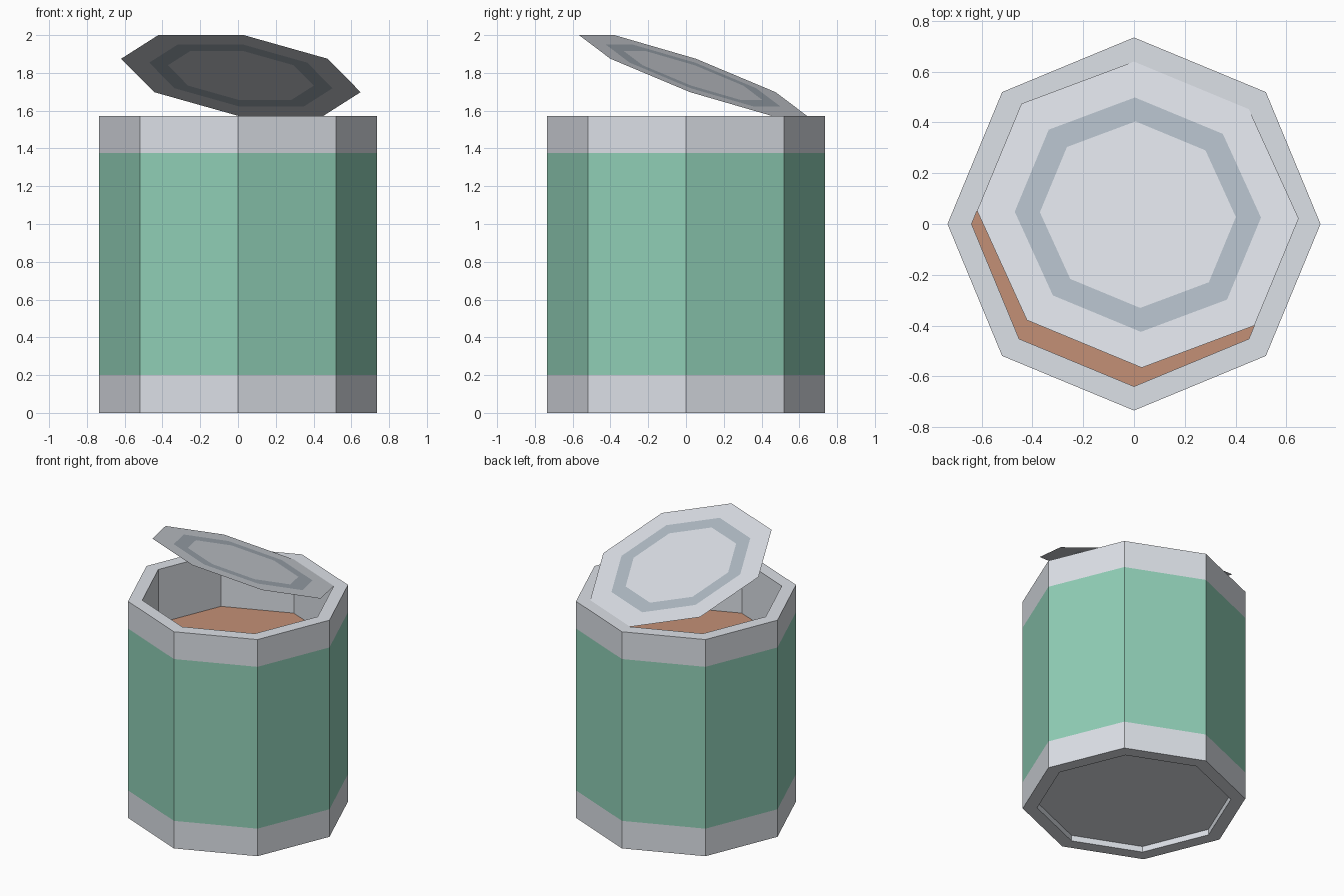
import bpy, bmesh
from math import cos, sin, pi, radians, asin
from mathutils import Matrix, Vector

if "Cube" in bpy.data.objects:
    bpy.data.objects.remove(bpy.data.objects["Cube"])

SIDES = 8
R_OUT, R_IN = 0.735, 0.64
H = 1.573


def material(name, rgb):
    m = bpy.data.materials.new(name)
    m.diffuse_color = (*rgb, 1)
    m.use_nodes = True
    m.node_tree.nodes["Principled BSDF"].inputs["Base Color"].default_value = m.diffuse_color
    return m


metal = material("pale_metal", (0.72, 0.75, 0.80))
groove = material("groove_grey", (0.44, 0.50, 0.56))
green = material("label_green", (0.28, 0.62, 0.47))
brown = material("contents_brown", (0.55, 0.28, 0.18))


def ring(bm, r, z):
    return [bm.verts.new((r * cos(2 * pi * i / SIDES), r * sin(2 * pi * i / SIDES), z))
            for i in range(SIDES)]


def lathe(name, profile, mats, bands, cap_start=False, cap_end=False):
    """Eight-sided lathe; bands gives the material slot of each profile segment."""
    bm = bmesh.new()
    rings = [ring(bm, r, z) for r, z in profile]
    for a, b, slot in zip(rings, rings[1:], bands):
        for i in range(SIDES):
            j = (i + 1) % SIDES
            bm.faces.new((a[i], a[j], b[j], b[i])).material_index = slot
    if cap_start:
        bm.faces.new(rings[0][::-1])
    if cap_end:
        bm.faces.new(rings[-1])
    me = bpy.data.meshes.new(name)
    bm.to_mesh(me)
    bm.free()
    for m in mats:
        me.materials.append(m)
    ob = bpy.data.objects.new(name, me)
    bpy.context.collection.objects.link(ob)
    return ob


# Can body: recessed base, foot, lower band, label, upper band, rim, inner wall
lathe("can_body",
      [(R_IN, 0.042), (R_IN, 0), (R_OUT, 0), (R_OUT, 0.2), (R_OUT, 1.375),
       (R_OUT, H), (R_IN, H), (R_IN, 1.183)],
      [metal, green], [0, 0, 0, 1, 0, 0, 0], cap_start=True)

# Contents surface inside the can
lathe("contents", [(R_IN, 1.183)], [brown], [], cap_end=True)

# Thin lid with a darker ring, tilted open about its back right edge
lid = lathe("lid", [(R_IN, 0), (0.49, 0), (0.39, 0)],
            [metal, groove], [0, 1], cap_end=True)
apothem = R_IN * cos(pi / SIDES)
out = Vector((cos(radians(67.5)), sin(radians(67.5)), 0))
hinge = out * apothem
tilt = asin((2.0 - H) / (2 * apothem))
axis = Vector((0, 0, 1)).cross(out)
lid.data.transform(Matrix.Translation(hinge + Vector((0, 0, H)))
                   @ Matrix.Rotation(tilt, 4, axis)
                   @ Matrix.Translation(-hinge))
